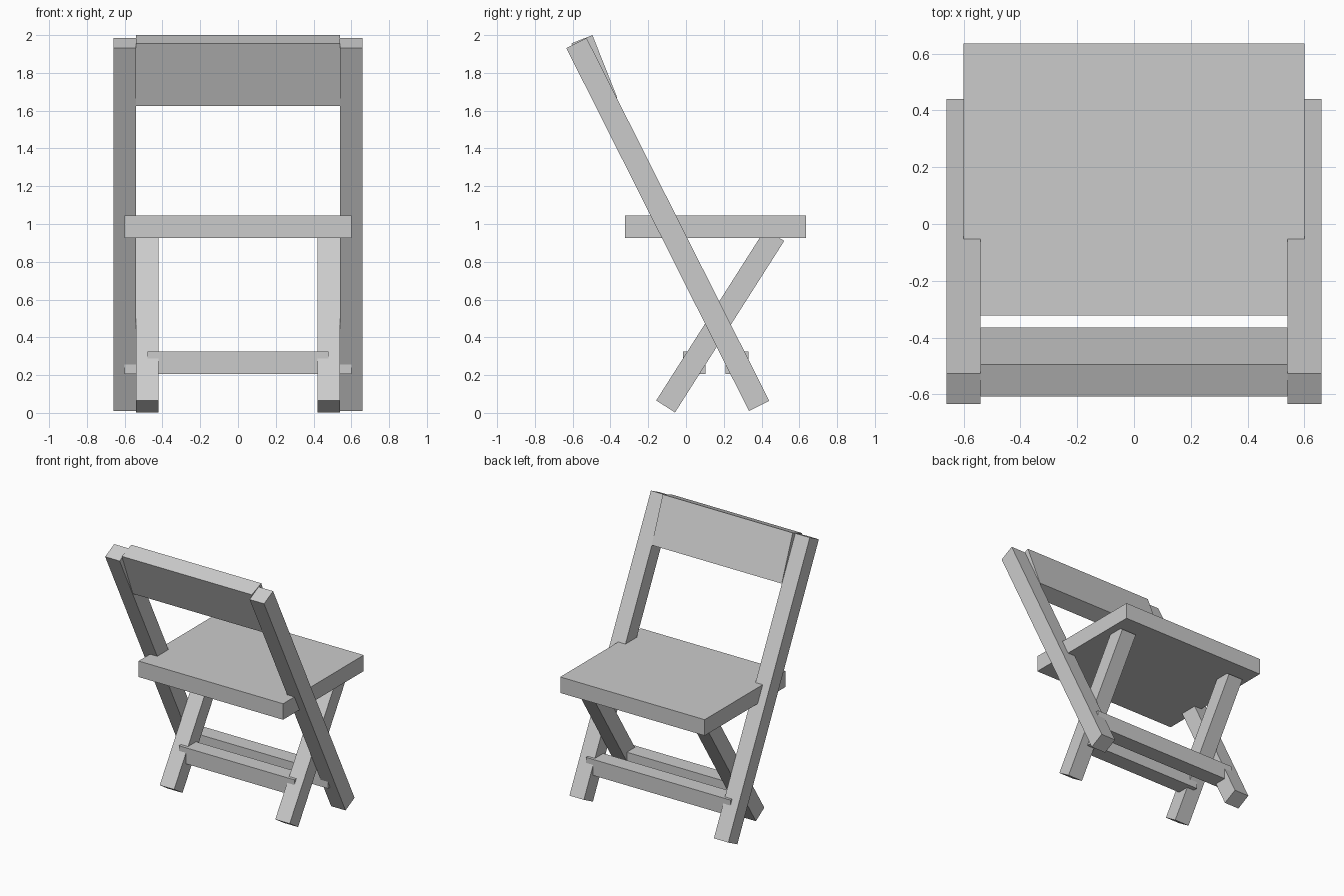
import bpy, bmesh
from mathutils import Vector

if "Cube" in bpy.data.objects:
    bpy.data.objects.remove(bpy.data.objects["Cube"])


def bar(name, start, end, thick, x0, x1):
    """Rectangular bar whose centre line runs start -> end in the YZ plane, spanning x0..x1."""
    a, b = Vector(start), Vector(end)
    d = (b - a).normalized()
    n = Vector((d.y, -d.x)) * thick / 2
    profile = [a - n, a + n, b + n, b - n]
    bm = bmesh.new()
    face = bm.faces.new([bm.verts.new((x0, p.x, p.y)) for p in profile])
    ext = bmesh.ops.extrude_face_region(bm, geom=[face])
    verts = [v for v in ext["geom"] if isinstance(v, bmesh.types.BMVert)]
    bmesh.ops.translate(bm, verts=verts, vec=(x1 - x0, 0, 0))
    bmesh.ops.recalc_face_normals(bm, faces=bm.faces[:])
    mesh = bpy.data.meshes.new(name)
    bm.to_mesh(mesh)
    bm.free()
    obj = bpy.data.objects.new(name, mesh)
    bpy.context.collection.objects.link(obj)
    return obj


def mirrored(obj):
    """Repeat the part on the other side of x = 0."""
    obj.modifiers.new("mirror", "MIRROR").use_axis[0] = True


# Long legs that rise to carry the backrest
mirrored(bar("back_leg", (0.387, 0.037), (-0.58, 1.958), 0.12, 0.54, 0.66))

# Short crossing legs, tops buried in the seat
mirrored(bar("seat_leg", (-0.108, 0.034), (0.47, 0.942), 0.118, 0.42, 0.54))

# Seat board
bar("seat", (-0.322, 0.985), (0.635, 0.985), 0.12, -0.6, 0.6)

# Backrest, tilted a little more upright-to-flat than the legs
bar("backrest", (-0.42, 1.647), (-0.551, 1.978), 0.12, -0.54, 0.54)

# Stretchers joining each pair of legs
bar("seat_leg_stretcher", (-0.017, 0.265), (0.103, 0.265), 0.12, -0.48, 0.48)
bar("back_leg_stretcher", (0.21, 0.265), (0.33, 0.265), 0.12, -0.6, 0.6)
